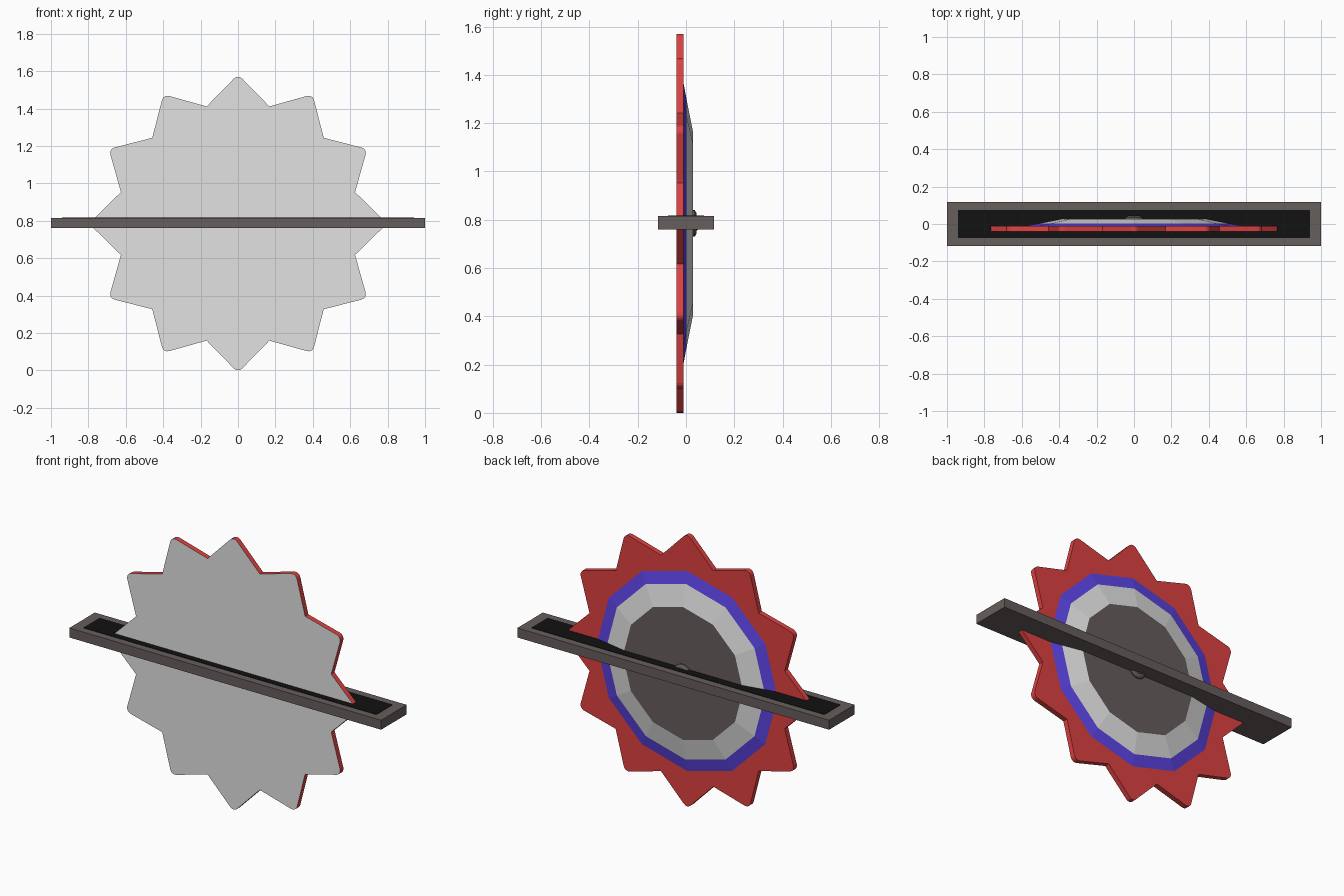
import bpy, bmesh
from math import sin, cos, pi, radians

cube = bpy.data.objects.get("Cube")
if cube:
    bpy.data.objects.remove(cube, do_unlink=True)

CZ = 0.785      # height of the wheel's centre
TEETH = 12


def material(name, r, g, b):
    # sRGB bytes to linear values
    lin = [((c / 255 + 0.055) / 1.055) ** 2.4 for c in (r, g, b)] + [1.0]
    m = bpy.data.materials.new(name)
    m.use_nodes = True
    m.diffuse_color = lin
    m.node_tree.nodes["Principled BSDF"].inputs["Base Color"].default_value = lin
    return m


RED = material("red", 222, 65, 65)
GREY = material("light grey", 226, 226, 226)
BLUE = material("blue", 92, 68, 228)
DARK = material("dark grey", 102, 94, 92)
BLACK = material("black", 18, 18, 18)


def finish(name, bm, mats):
    bmesh.ops.recalc_face_normals(bm, faces=bm.faces)
    me = bpy.data.meshes.new(name)
    bm.to_mesh(me)
    bm.free()
    for m in mats:
        me.materials.append(m)
    ob = bpy.data.objects.new(name, me)
    bpy.context.collection.objects.link(ob)
    return ob


def stack(name, rings, mats, slots):
    """Skin a list of (outline, y) rings and cap both ends.
    slots gives the material of the front cap, each band and the back cap."""
    bm = bmesh.new()
    loops = [[bm.verts.new((x, y, CZ + z)) for x, z in pts] for pts, y in rings]
    bm.faces.new(loops[0]).material_index = slots[0]
    for a, b, slot in zip(loops, loops[1:], slots[1:]):
        for i in range(len(a)):
            j = (i + 1) % len(a)
            bm.faces.new((a[i], a[j], b[j], b[i])).material_index = slot
    bm.faces.new(loops[-1]).material_index = slots[-1]
    return finish(name, bm, mats)


def polygon(radius, sides):
    return [(radius * cos(2 * pi * i / sides), radius * sin(2 * pi * i / sides))
            for i in range(sides)]


def star(tip, valley, rounding):
    pts = []
    for i in range(TEETH):
        a = 2 * pi * i / TEETH
        c = tip - rounding * 2 ** 0.5
        for deg in (-45, -22, 0, 22, 45):
            t = a + radians(deg)
            pts.append((c * cos(a) + rounding * cos(t), c * sin(a) + rounding * sin(t)))
        v = a + pi / TEETH
        pts.append((valley * cos(v), valley * sin(v)))
    return pts


# Toothed wheel: grey front, red rim and back
outline = star(0.797, 0.648, 0.03)
stack("toothed_wheel", [(outline, -0.04), (outline, -0.01)], [RED, GREY], [1, 0, 0])

# Faceted boss: blue band, light grey slope, dark flat centre
stack("faceted_boss",
      [(polygon(0.585, 12), -0.011), (polygon(0.51, 12), 0.003), (polygon(0.385, 12), 0.028)],
      [BLUE, GREY, DARK], [0, 0, 1, 2])

# Centre bolt with a stepped head
stack("centre_bolt",
      [(polygon(0.055, 24), 0.026), (polygon(0.055, 24), 0.036), (polygon(0.042, 24), 0.044),
       (polygon(0.03, 24), 0.044), (polygon(0.026, 24), 0.05)],
      [DARK], [0] * 6)


def box(name, size, z0, z1, mat):
    bm = bmesh.new()
    bmesh.ops.create_cube(bm, size=1)
    for v in bm.verts:
        v.co = (v.co.x * size[0], v.co.y * size[1], z0 if v.co.z < 0 else z1)
    return finish(name, bm, [mat])


# Table bar around the wheel, with a black slot plate on top
box("table_bar", (2.0, 0.234), 0.76, 0.815, DARK)
box("slot_plate", (1.88, 0.15), 0.812, 0.817, BLACK)
